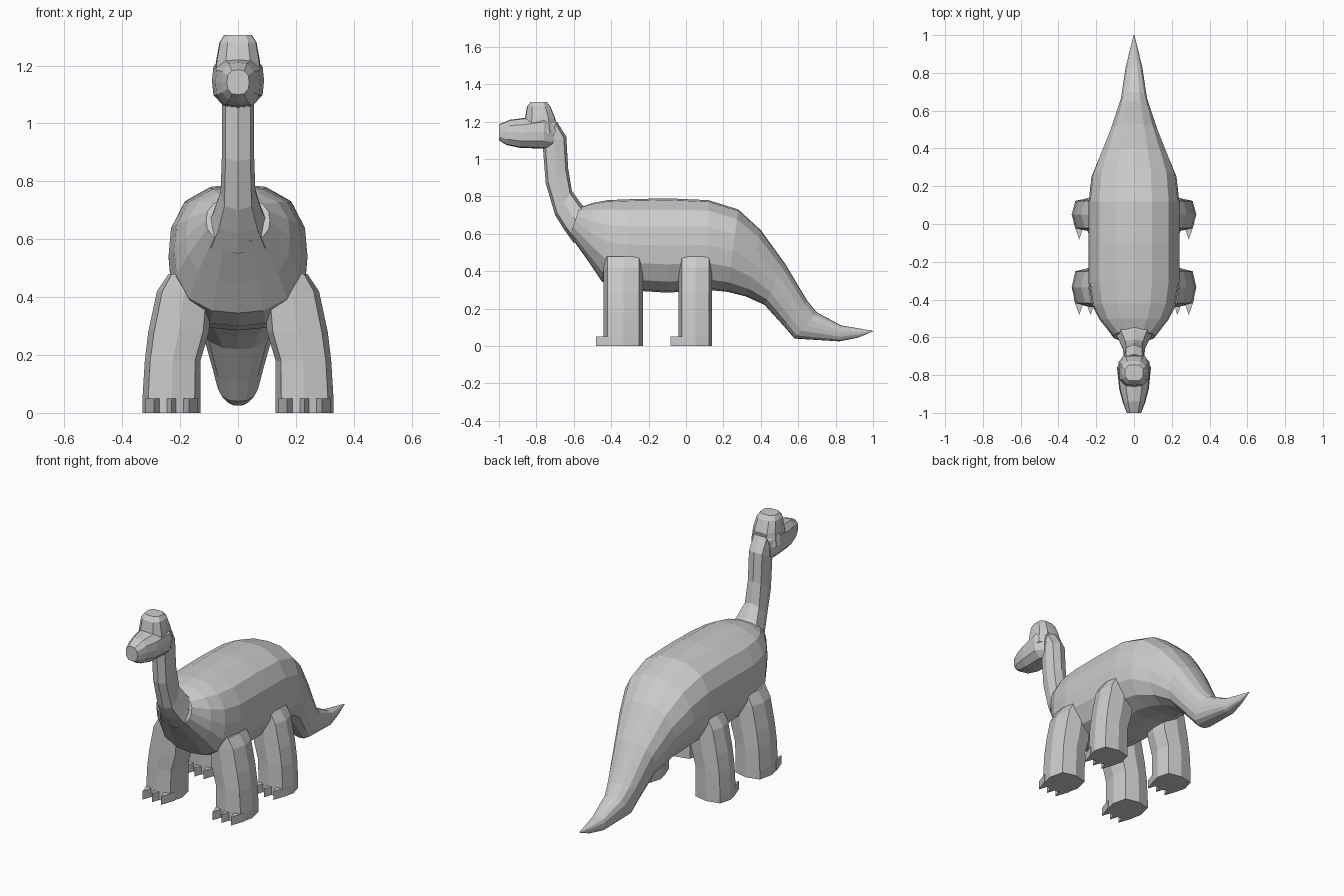
import bpy
import bmesh
from math import cos, sin, tau
from mathutils import Vector

cube = bpy.data.objects.get("Cube")
if cube:
    bpy.data.objects.remove(cube)

# One plain skin colour
skin = bpy.data.materials.new("grey skin")
skin.use_nodes = True
grey = (0.6, 0.6, 0.6, 1)
skin.diffuse_color = grey
skin.node_tree.nodes["Principled BSDF"].inputs["Base Color"].default_value = grey


def finish(name, bm, mirrored=False):
    bmesh.ops.recalc_face_normals(bm, faces=bm.faces)
    mesh = bpy.data.meshes.new(name)
    bm.to_mesh(mesh)
    bm.free()
    mesh.materials.append(skin)
    obj = bpy.data.objects.new(name, mesh)
    bpy.context.collection.objects.link(obj)
    if mirrored:
        obj.modifiers.new("mirror", "MIRROR").use_mirror_merge = False
    return obj


def loft(name, rings, sides, power, mirrored=False):
    """Skin rounded-square rings, each given as (centre, half axis, half axis)."""
    bm = bmesh.new()
    loops = []
    for centre, u, v in rings:
        loop = []
        for i in range(sides):
            c, s = cos(tau * i / sides), sin(tau * i / sides)
            size = (abs(c) ** power + abs(s) ** power) ** (-1 / power)
            loop.append(bm.verts.new(centre + u * c * size + v * s * size))
        loops.append(loop)
    for low, high in zip(loops, loops[1:]):
        for i in range(sides):
            j = (i + 1) % sides
            bm.faces.new((low[i], low[j], high[j], high[i]))
    bm.faces.new(loops[0])
    bm.faces.new(loops[-1])
    return finish(name, bm, mirrored)


def spine(name, rows, sides, power):
    """Rows give two opposite edge points (y, z, y, z) and a half width."""
    rings = []
    for ya, za, yb, zb, width in rows:
        a, b = Vector((0, ya, za)), Vector((0, yb, zb))
        rings.append(((a + b) / 2, Vector((width, 0, 0)), (a - b) / 2))
    return loft(name, rings, sides, power)


# Body, from the chest to the tail tip
spine("body_and_tail", [
    (-.57, .74, -.62, .59, .11),
    (-.50, .765, -.52, .45, .18),
    (-.42, .78, -.45, .345, .22),
    (-.30, .785, -.33, .30, .24),
    (-.10, .79, -.10, .285, .24),
    (.12, .78, .12, .30, .24),
    (.28, .73, .22, .29, .225),
    (.40, .62, .32, .265, .18),
    (.53, .44, .42, .22, .13),
    (.65, .24, .52, .11, .09),
    (.70, .18, .58, .04, .072),
    (.83, .11, .82, .025, .045),
    (.92, .095, .92, .045, .022),
    (1, .081, 1, .078, .002)], 16, 2.6)

# Neck
spine("neck", [
    (-.50, .70, -.60, .55, .12),
    (-.56, .76, -.65, .62, .085),
    (-.61, .83, -.70, .70, .06),
    (-.63, .95, -.75, .87, .055),
    (-.64, 1.12, -.765, 1.06, .055),
    (-.69, 1.20, -.78, 1.15, .055)], 8, 2.8)

# Head: muzzle with jaw, then the raised crown
spine("muzzle", [
    (-1, 1.185, -1, 1.10, .038),
    (-.94, 1.21, -.96, 1.075, .058),
    (-.86, 1.22, -.89, 1.06, .078),
    (-.76, 1.24, -.76, 1.055, .09),
    (-.695, 1.21, -.715, 1.055, .062)], 12, 3)
spine("crown", [
    (-.69, 1.14, -.87, 1.14, .085),
    (-.70, 1.22, -.86, 1.22, .075),
    (-.725, 1.28, -.85, 1.28, .064),
    (-.745, 1.305, -.83, 1.305, .048)], 12, 3.5)

# Legs: height, inner x, outer x
leg_rows = [(0, .13, .33), (.05, .13, .33), (.18, .13, .322),
            (.28, .10, .31), (.42, .09, .28), (.48, .12, .24)]
for part, middle, half in (("front", -.335, .105), ("back", .05, .09)):
    rings = [(Vector(((i + o) / 2, middle, z)), Vector(((o - i) / 2, 0, 0)),
              Vector((0, half, 0))) for z, i, o in leg_rows]
    loft(part + "_legs", rings, 8, 3.2, mirrored=True)

    # Three pointed claws on each foot
    bm = bmesh.new()
    front = middle - half
    for x in (.17, .23, .29):
        base = [bm.verts.new(p) for p in (
            (x - .03, front + .045, 0), (x + .03, front + .045, 0),
            (x, front - .042, 0))]
        face = bm.faces.new(base)
        top = bmesh.ops.extrude_face_region(bm, geom=[face])["geom"]
        bmesh.ops.translate(bm, vec=(0, 0, .05), verts=[
            v for v in top if isinstance(v, bmesh.types.BMVert)])
    finish(part + "_claws", bm, mirrored=True)
